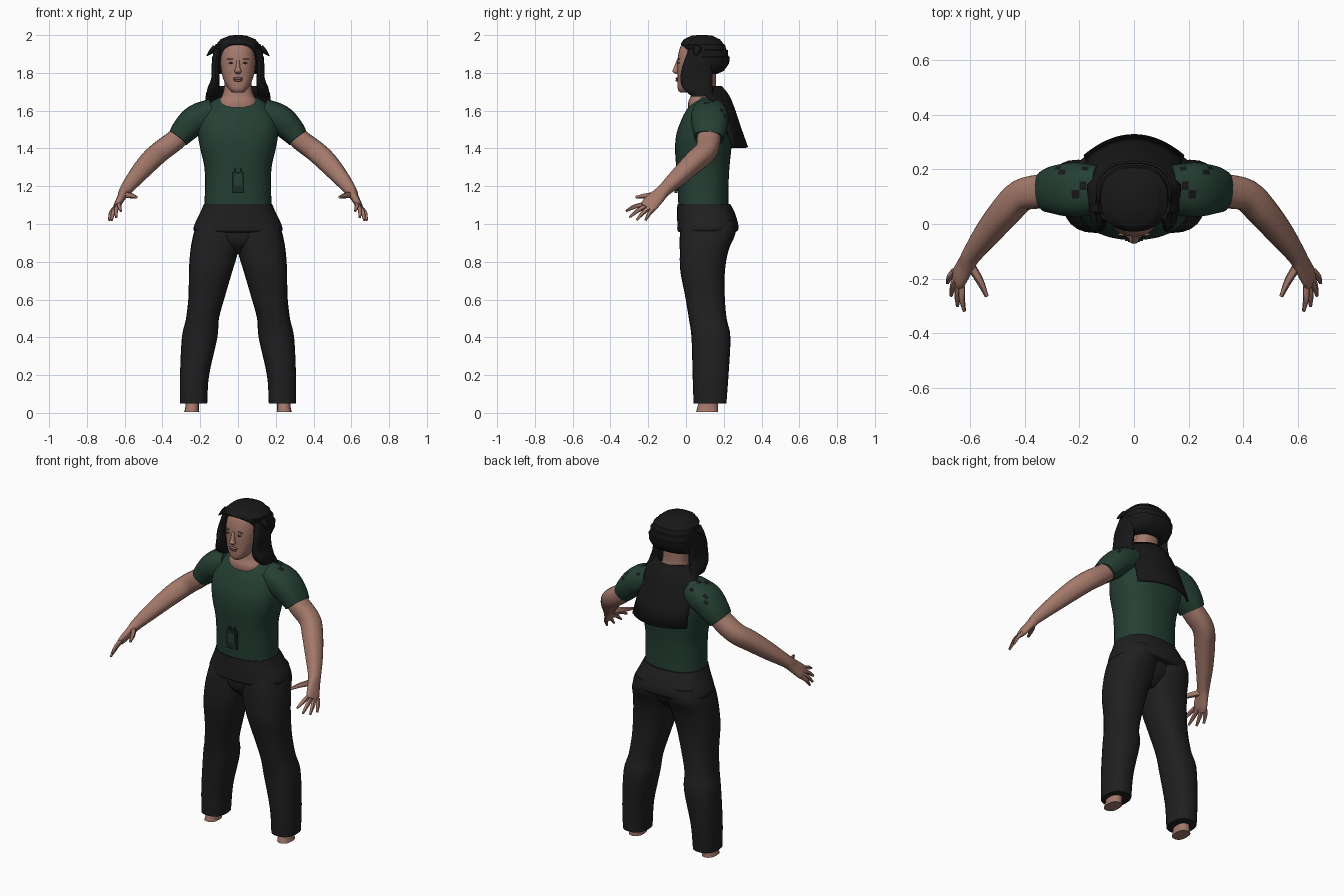
import bpy, bmesh, math, random
from mathutils import Vector

random.seed(4)
if "Cube" in bpy.data.objects:
    bpy.data.objects.remove(bpy.data.objects["Cube"])


def material(name, *rgb):
    m = bpy.data.materials.new(name)
    m.use_nodes = True
    m.diffuse_color = (*rgb, 1)
    bsdf = m.node_tree.nodes["Principled BSDF"]
    bsdf.inputs["Base Color"].default_value = (*rgb, 1)
    bsdf.inputs["Roughness"].default_value = 0.9
    return m


SKIN = material("skin", 0.37, 0.19, 0.145)
LIPS = material("lips", 0.25, 0.105, 0.085)
SHIRT = material("green_cloth", 0.018, 0.05, 0.034)
TROUSER = material("charcoal_cloth", 0.014, 0.014, 0.015)
HAIR = material("black_hair", 0.009, 0.009, 0.009)
BADGE = material("dark_green_plastic", 0.009, 0.026, 0.017)
EYE = material("eye_grey", 0.22, 0.19, 0.17)
parts = []


def finish(name, bm, mats, mirror=False):
    bmesh.ops.recalc_face_normals(bm, faces=bm.faces)
    me = bpy.data.meshes.new(name)
    bm.to_mesh(me)
    bm.free()
    for m in mats:
        me.materials.append(m)
    ob = bpy.data.objects.new(name, me)
    bpy.context.scene.collection.objects.link(ob)
    if mirror:
        ob.modifiers.new("mirror", 'MIRROR')
    parts.append(ob)
    return ob


def spline(rings, steps):
    """Smooth curve through the rings (x, y, z, width radius, depth radius)."""
    p = [Vector(r) for r in rings]
    p = [2 * p[0] - p[1]] + p + [2 * p[-1] - p[-2]]
    out = []
    for a, b, c, d in zip(p, p[1:], p[2:], p[3:]):
        for i in range(steps):
            t = i / steps
            out.append(b + 0.5 * t * (c - a + t * (2 * a - 5 * b + 4 * c - d
                       + t * (3 * (b - c) + d - a))))
    return out + [p[-2]]


def loft(name, rings, mats, flat=True, mirror=False, n=24, steps=4, power=2.4):
    """Skin through oval rings, level when flat, else square to the path."""
    rs = spline(rings, steps)
    bm = bmesh.new()
    loops = []
    for i, r in enumerate(rs):
        c = Vector(r[:3])
        t = Vector(rs[min(i + 1, len(rs) - 1)][:3]) - Vector(rs[max(i - 1, 0)][:3])
        t = Vector((0, 0, 1)) if flat else t.normalized()
        v = Vector((0, 1, 0))
        v = (v - t * t.dot(v)).normalized()
        u = v.cross(t)
        loop = []
        for k in range(n):
            a = math.tau * k / n
            co, si = math.cos(a), math.sin(a)
            e = 2 / power
            loop.append(bm.verts.new(c + u * r[3] * math.copysign(abs(co) ** e, co)
                                     + v * r[4] * math.copysign(abs(si) ** e, si)))
        loops.append(loop)
    for a, b in zip(loops, loops[1:]):
        for k in range(n):
            bm.faces.new((a[k], a[(k + 1) % n], b[(k + 1) % n], b[k]))
    bm.faces.new(loops[0])
    bm.faces.new(loops[-1])
    return finish(name, bm, mats, mirror)


def upright(rows):
    """Rows (height, half width, front, back) to centred rings."""
    return [(0, (f + b) / 2, z, w, (b - f) / 2) for z, w, f, b in rows]


def blob(name, place, size, mat, mirror=False):
    bm = bmesh.new()
    bmesh.ops.create_uvsphere(bm, u_segments=16, v_segments=10, radius=1)
    bmesh.ops.scale(bm, vec=size, verts=bm.verts)
    bmesh.ops.translate(bm, vec=place, verts=bm.verts)
    finish(name, bm, [mat], mirror)


def box(name, place, size, mat, mirror=False):
    bm = bmesh.new()
    bmesh.ops.create_cube(bm, size=1)
    bmesh.ops.scale(bm, vec=size, verts=bm.verts)
    bmesh.ops.translate(bm, vec=place, verts=bm.verts)
    finish(name, bm, [mat], mirror)


# Shirt body and sleeves, with frayed dark patches behind the shoulders
loft("shirt_body", upright([
    (1.09, .178, -.04, .225), (1.2, .175, -.045, .225), (1.3, .178, -.052, .23),
    (1.4, .2, -.058, .24), (1.48, .213, -.05, .245), (1.55, .21, -.025, .245),
    (1.6, .185, 0, .235), (1.64, .15, .03, .215), (1.67, .1, .055, .19)]), [SHIRT], n=32)
sleeves = loft("sleeves", [
    (.13, .125, 1.585, .08, .09), (.22, .125, 1.555, .078, .1),
    (.28, .125, 1.5, .07, .09), (.317, .12, 1.455, .058, .078)],
    [SHIRT, HAIR], flat=False, mirror=True)
for f in sleeves.data.polygons:
    if f.center.y > .08 and f.center.z > 1.56 and f.center.x > .17 and random.random() < .14:
        f.material_index = 1

# Clip-on badge
box("badge", (0, -.054, 1.22), (.066, .016, .11), BADGE)
box("badge_screen", (0, -.063, 1.235), (.044, .004, .06), SHIRT)
box("badge_prongs", (.016, -.056, 1.283), (.01, .012, .022), BADGE, True)

# Trousers
loft("waistband", upright([
    (1.105, .181, -.046, .235), (1.06, .2, -.047, .258), (1.0, .229, -.046, .276),
    (.965, .234, -.045, .274), (.955, .2, -.03, .25)]), [TROUSER], n=32)
loft("pelvis", [(0, .1, .84, .03, .06), (0, .1, .9, .12, .118), (0, .11, .98, .2, .14)],
     [TROUSER])
loft("trouser_legs", [
    (.235, .127, .05, .072, .087), (.23, .13, .2, .077, .095), (.203, .132, .4, .094, .103),
    (.188, .115, .5, .087, .1), (.165, .1, .62, .097, .105), (.145, .088, .75, .115, .118),
    (.125, .096, .86, .127, .129), (.113, .115, .95, .122, .147), (.1, .12, 1.02, .11, .14)],
    [TROUSER], mirror=True)
loft("ankles", [(.245, .112, .005, .04, .058), (.243, .115, .03, .036, .055),
                (.24, .125, .1, .035, .045)], [SKIN], mirror=True, n=16)

# Arms and hands
loft("arms", [
    (.25, .125, 1.52, .052, .06), (.33, .12, 1.445, .055, .063), (.41, .105, 1.385, .056, .058),
    (.47, .045, 1.33, .055, .055), (.54, -.04, 1.25, .045, .046), (.595, -.115, 1.18, .032, .035),
    (.615, -.15, 1.145, .023, .04), (.637, -.19, 1.105, .018, .045),
    (.648, -.208, 1.085, .012, .04)], [SKIN], flat=False, mirror=True, n=20)
knuckles, spread = Vector((.643, -.2, 1.092)), Vector((-.42, -.84, .35))
tips = {"index": (.62, -.318, 1.068), "middle": (.645, -.3, 1.035),
        "ring": (.668, -.262, 1.02), "little": (.682, -.215, 1.02)}
for i, (finger, tip) in enumerate(tips.items()):
    base = knuckles + spread * (.033 - .022 * i)
    mid = base.lerp(Vector(tip), .5) + Vector((.004, 0, .006))
    loft(finger + "_fingers", [(*base, .012, .012), (*mid, .011, .011), (*tip, .006, .006)],
         [SKIN], flat=False, mirror=True, n=10)
loft("thumbs", [(.605, -.14, 1.155, .018, .018), (.565, -.205, 1.15, .014, .014),
                (.538, -.265, 1.142, .007, .007)], [SKIN], flat=False, mirror=True, n=10)

# Neck, head and face
loft("neck", upright([(1.6, .11, .012, .19), (1.645, .105, .012, .18), (1.68, .085, .026, .17),
                      (1.73, .073, .03, .16), (1.82, .07, .03, .16)]), [SKIN])
loft("head", upright([
    (1.695, .026, -.03, .04), (1.71, .045, -.042, .07), (1.74, .066, -.045, .11),
    (1.78, .082, -.044, .14), (1.82, .09, -.046, .17), (1.87, .094, -.045, .19),
    (1.92, .088, -.036, .19), (1.955, .07, -.02, .17), (1.985, .04, .02, .13)]), [SKIN], n=32)
loft("nose", [(0, -.038, 1.87, .008, .01), (0, -.052, 1.825, .012, .014),
              (0, -.056, 1.808, .018, .016), (0, -.045, 1.794, .011, .01)], [SKIN], n=12)
blob("upper_lip", (0, -.045, 1.77), (.028, .01, .007), LIPS)
blob("lower_lip", (0, -.045, 1.76), (.023, .01, .007), LIPS)
blob("eyes", (.037, -.039, 1.853), (.014, .007, .005), EYE, True)
blob("pupils", (.037, -.044, 1.853), (.005, .003, .005), HAIR, True)
blob("eyebrows", (.039, -.038, 1.873), (.02, .006, .0035), LIPS, True)

# Hair: layered cap, side locks and flicked tips
loft("hair_cap", upright([
    (1.795, .1, .08, .165), (1.81, .122, .05, .2), (1.85, .136, .02, .228),
    (1.885, .139, .013, .232), (1.888, .132, .012, .224), (1.92, .134, -.005, .222),
    (1.923, .126, -.008, .214), (1.95, .122, -.026, .206), (1.953, .113, -.028, .198),
    (1.978, .092, -.012, .18), (1.981, .084, -.006, .172), (1.997, .045, .03, .14),
    (2.0, .02, .06, .11)]), [HAIR], steps=1, n=28)
loft("side_locks", [
    (.105, .075, 1.93, .022, .06), (.12, .06, 1.84, .02, .078), (.12, .055, 1.77, .022, .085),
    (.13, .062, 1.72, .031, .078), (.137, .09, 1.675, .03, .06)], [HAIR], mirror=True, n=16)
loft("hair_tips", [(.12, .06, 1.93, .02, .025), (.145, .055, 1.91, .012, .016),
                   (.165, .05, 1.89, .002, .002)], [HAIR], flat=False, mirror=True, n=8, steps=2)

# Back cape: a flared curved sheet that wraps the nape
bm = bmesh.new()
rows = []
for z, w, back, curl in [(1.725, .13, .185, .1), (1.69, .165, .215, .12), (1.66, .168, .232, .1),
                         (1.6, .165, .255, .075), (1.5, .17, .288, .07), (1.405, .18, .322, .075)]:
    rows.append([bm.verts.new((w * k / 8, back - curl * (k / 8) ** 2, z)) for k in range(-8, 9)])
for a, b in zip(rows, rows[1:]):
    for k in range(16):
        bm.faces.new((a[k], a[k + 1], b[k + 1], b[k]))
cape = finish("back_cape", bm, [HAIR])
thick = cape.modifiers.new("thickness", 'SOLIDIFY')
thick.thickness, thick.offset = .014, 0

# Smooth shading with crisp edges
bpy.ops.object.select_all(action='DESELECT')
for ob in parts:
    ob.select_set(True)
bpy.context.view_layer.objects.active = parts[0]
bpy.ops.object.shade_smooth_by_angle(angle=math.radians(40))
